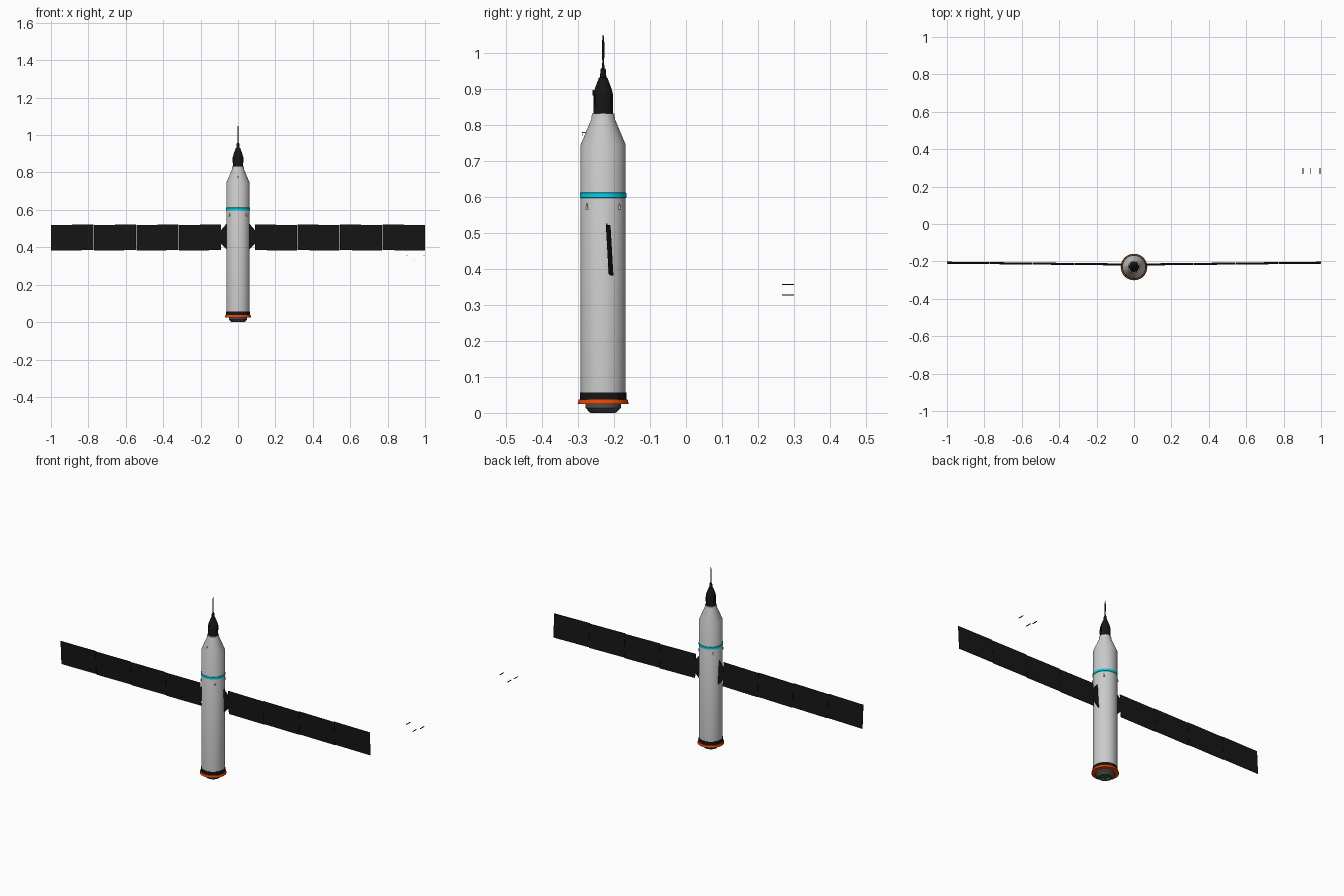
import bpy, bmesh, math
from mathutils import Vector, Matrix

if "Cube" in bpy.data.objects:
    bpy.data.objects.remove(bpy.data.objects["Cube"])

CY = -0.23  # body axis in y


def material(name, rgb):
    m = bpy.data.materials.new(name)
    m.diffuse_color = (*rgb, 1)
    m.use_nodes = True
    m.node_tree.nodes["Principled BSDF"].inputs["Base Color"].default_value = m.diffuse_color
    return m


BLACK = material("black", (0.008, 0.008, 0.008))
ORANGE = material("orange", (0.8, 0.06, 0.0))
CYAN = material("cyan", (0.0, 0.65, 0.8))
DARK = material("dark_grey", (0.08, 0.08, 0.08))
GREEN = material("green", (0.02, 0.25, 0.06))


def finish(name, bm, mat=None, smooth=False):
    bmesh.ops.recalc_face_normals(bm, faces=bm.faces)
    me = bpy.data.meshes.new(name)
    bm.to_mesh(me)
    bm.free()
    ob = bpy.data.objects.new(name, me)
    bpy.context.collection.objects.link(ob)
    if mat:
        me.materials.append(mat)
    if smooth:
        bpy.context.view_layer.objects.active = ob
        ob.select_set(True)
        bpy.ops.object.shade_smooth_by_angle(angle=math.radians(30))
        ob.select_set(False)
    return ob


def lathe(name, profile, mat=None, n=48, x=0.0, y=CY):
    """Revolve (radius, z) points around a vertical axis, capping open ends."""
    bm = bmesh.new()
    rings = []
    for r, z in profile:
        rings.append([bm.verts.new((x + r * math.cos(2 * math.pi * i / n),
                                    y + r * math.sin(2 * math.pi * i / n), z)) for i in range(n)])
    for a, b in zip(rings, rings[1:]):
        for i in range(n):
            j = (i + 1) % n
            bm.faces.new((a[i], a[j], b[j], b[i]))
    bm.faces.new(rings[0])
    bm.faces.new(rings[-1])
    return finish(name, bm, mat, True)


def slab(name, outline, thick, mat):
    """Extrude a quad outline of 3D points along y."""
    bm = bmesh.new()
    h = Vector((0, thick / 2, 0))
    f = [bm.verts.new(Vector(p) - h) for p in outline]
    b = [bm.verts.new(Vector(p) + h) for p in outline]
    bm.faces.new(f)
    bm.faces.new(b[::-1])
    for i in range(len(f)):
        j = (i + 1) % len(f)
        bm.faces.new((f[i], b[i], b[j], f[j]))
    return finish(name, bm, mat)


def box(name, size, loc, mat=None, turn=0.0):
    bm = bmesh.new()
    bmesh.ops.create_cube(bm, size=1, matrix=Matrix.Translation(loc)
                          @ Matrix.Rotation(turn, 4, 'Z') @ Matrix.Diagonal((*size, 1)))
    return finish(name, bm, mat)


# main hull with shoulder cone
lathe("hull", [(0.0625, 0.05), (0.0625, 0.745), (0.033, 0.815), (0.031, 0.832)])
lathe("hull_stripe", [(0.0625, 0.597), (0.0645, 0.598), (0.0645, 0.611), (0.0625, 0.612)], CYAN)

# base rings and recessed engine skirt
lathe("black_band", [(0.0645, 0.036), (0.0645, 0.056), (0.062, 0.057)], BLACK)
lathe("orange_flange", [(0.066, 0.024), (0.071, 0.025), (0.068, 0.037), (0.062, 0.038)], ORANGE)
lathe("engine_skirt", [(0.025, 0.012), (0.028, 0.002), (0.034, 0.0), (0.038, 0.002),
                       (0.049, 0.014), (0.049, 0.026)], DARK)
for k in range(4):
    a = math.pi / 4 + k * math.pi / 2
    lathe("engine_nozzle", [(0.007, 0.002), (0.004, 0.013)], GREEN, 16,
          0.012 * math.cos(a), CY + 0.012 * math.sin(a))

# docking head and probe
lathe("docking_head", [(0.027, 0.83), (0.027, 0.885), (0.024, 0.898), (0.012, 0.93),
                       (0.009, 0.932), (0.007, 0.955), (0.004, 0.957)], BLACK)
lathe("probe", [(0.004, 0.955), (0.0022, 0.975), (0.003, 0.985), (0.003, 1.03),
                (0.0012, 1.05)], BLACK, 12)
for k in range(6):
    a = k * math.pi / 3
    box("docking_latch", (0.004, 0.006, 0.03),
        (0.027 * math.cos(a), CY + 0.027 * math.sin(a), 0.868), BLACK, a)
box("docking_sensor", (0.005, 0.004, 0.014), (0, CY - 0.027, 0.889), BLACK)

# hull fittings
box("nose_antenna", (0.003, 0.012, 0.003), (0, CY - 0.052, 0.779))
box("nose_antenna_tip", (0.003, 0.002, 0.012), (0, CY - 0.058, 0.775))
for k in range(4):
    a = math.pi / 4 + k * math.pi / 2
    lathe("thruster", [(0.004, 0.565), (0.0015, 0.581)], None, 12,
          0.0645 * math.cos(a), CY + 0.0645 * math.sin(a))


# solar wings: four hinged panels and a tapered root per side
def wing_point(x, z):
    return (x, -0.2165 + 0.0095 * abs(x) - 0.058 * (z - 0.45), z)


for s, side in ((-1, "left"), (1, "right")):
    xs = [0.09 + 0.91 * i / 4 for i in range(5)]
    for i in range(4):
        a, b = xs[i] * s, (xs[i + 1] - (0.0015 if i < 3 else 0)) * s
        slab(f"{side}_solar_panel_{i + 1}",
             [wing_point(a, 0.385), wing_point(b, 0.382),
              wing_point(b, 0.519), wing_point(a, 0.522)], 0.003, BLACK)
    slab(f"{side}_wing_root",
         [wing_point(0.058 * s, 0.385), wing_point(0.0905 * s, 0.418),
          wing_point(0.0905 * s, 0.492), wing_point(0.058 * s, 0.53)], 0.005, BLACK)

# three small loose bars
for x, z in ((0.903, 0.357), (0.945, 0.327), (0.994, 0.357)):
    box("loose_bar", (0.004, 0.033, 0.003), (x, 0.2835, z), BLACK)
